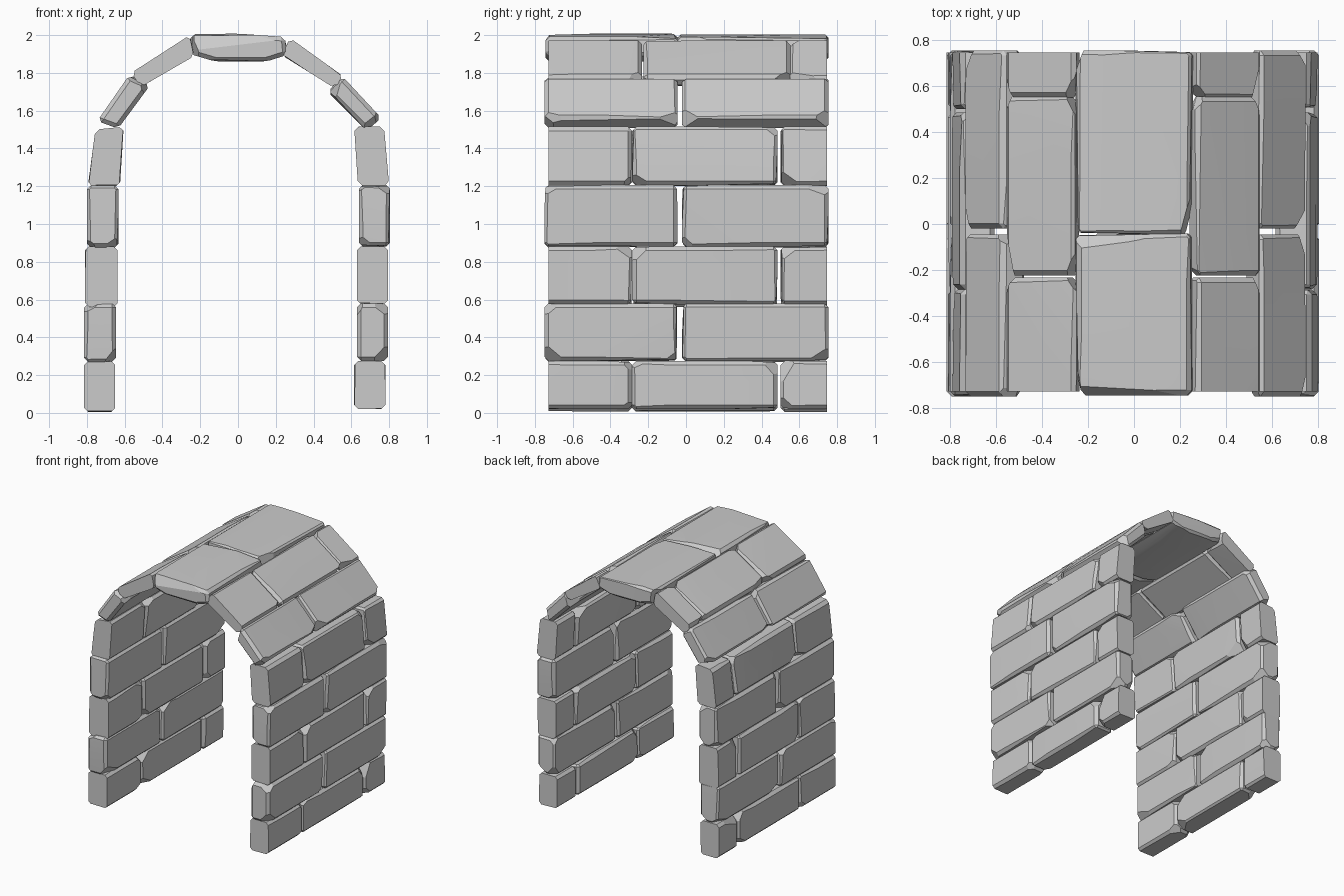
import bpy, bmesh, math, random
from mathutils import Vector

if "Cube" in bpy.data.objects:
    bpy.data.objects.remove(bpy.data.objects["Cube"])

random.seed(7)
stone_mat = bpy.data.materials.new("pale grey stone")
stone_mat.diffuse_color = (0.6, 0.6, 0.6, 1)
stone_mat.use_nodes = True
stone_mat.node_tree.nodes["Principled BSDF"].inputs["Base Color"].default_value = stone_mat.diffuse_color
FRONT, BACK = -0.728, 0.747      # planes where the half stones are sawn flat


def slice_off(bm, point, normal):
    """Cut away everything beyond a plane and cap the hole."""
    r = bmesh.ops.bisect_plane(bm, geom=bm.verts[:] + bm.edges[:] + bm.faces[:], dist=1e-5,
                               plane_co=point, plane_no=normal, clear_outer=True)
    edges = [e for e in r["geom_cut"] if isinstance(e, bmesh.types.BMEdge)]
    if len(edges) > 2:
        bmesh.ops.contextual_create(bm, geom=edges)


def stone(name, profile, y0, y1):
    """Rough-hewn block: profile (x, z) run from y0 to y1, bevelled and chipped."""
    bm = bmesh.new()
    saw_front, saw_back = y0 < FRONT - 0.1, y1 > BACK + 0.1
    rings = [[bm.verts.new((x, y, z)) for x, z in profile] for y in (y0, y1)]
    n = len(profile)
    bm.faces.new(rings[0])
    bm.faces.new(rings[1][::-1])
    for i in range(n):
        j = (i + 1) % n
        bm.faces.new((rings[0][j], rings[0][i], rings[1][i], rings[1][j]))
    bmesh.ops.recalc_face_normals(bm, faces=bm.faces[:])
    bmesh.ops.bevel(bm, geom=bm.edges[:], offset=0.022, segments=1, profile=0.5,
                    affect='EDGES', clamp_overlap=True)
    c = sum((v.co for v in bm.verts), Vector()) / len(bm.verts)
    corners = [Vector((x, y, z)) for x, z in profile for y in (y0, y1)]

    # broken corners
    for p in random.sample(corners, 4):
        d = p - c
        nrm = Vector((d.x / 0.08 * random.uniform(0.5, 1.1),
                      math.copysign(random.uniform(0.25, 1.0), d.y),
                      d.z / 0.14 * random.uniform(0.4, 1.0))).normalized()
        reach = max((v.co - c).dot(nrm) for v in bm.verts)
        slice_off(bm, c + nrm * (reach - random.uniform(0.012, 0.035)), nrm)
    # slightly uneven hewn faces
    for f_n, f_c in [(f.normal.copy(), f.calc_center_median())
                     for f in bm.faces if f.calc_area() > 0.03]:
        nrm = (f_n + Vector((random.uniform(-.05, .05), random.uniform(-.05, .05),
                             random.uniform(-.05, .05)))).normalized()
        reach = max((v.co - c).dot(nrm) for v in bm.verts)
        slice_off(bm, c + nrm * (reach - 0.008), nrm)
    # sawn ends
    if saw_front:
        slice_off(bm, Vector((0, FRONT, 0)), Vector((0, -1, 0)))
    if saw_back:
        slice_off(bm, Vector((0, BACK, 0)), Vector((0, 1, 0)))

    bmesh.ops.recalc_face_normals(bm, faces=bm.faces[:])
    me = bpy.data.meshes.new(name)
    bm.to_mesh(me)
    bm.free()
    me.materials.append(stone_mat)
    ob = bpy.data.objects.new(name, me)
    bpy.context.collection.objects.link(ob)
    bpy.ops.object.select_all(action='DESELECT')
    ob.select_set(True)
    bpy.context.view_layer.objects.active = ob
    bpy.ops.object.shade_smooth_by_angle(angle=math.radians(12))


def course(name, profile, spans):
    for i, (a, b) in enumerate(spans):
        stone(f"{name}_stone_{i + 1}", profile, a, b)


def box(x0, x1, z0, z1):
    return [(x0, z0), (x1, z0), (x1, z1), (x0, z1)]


PAIR = [(-0.75, -0.045), (-0.02, 0.755)]                    # two whole stones
TRIO = [(-1.0, -0.285), (-0.285, 0.485), (0.5, 1.2)]        # half, whole, half
TRIO_HIGH = [(-1.0, -0.232), (-0.225, 0.555), (0.55, 1.2)]

# side walls and curved shoulders, lowest course first
right = [
    (box(0.615, 0.78, 0.02, 0.275), TRIO),
    (box(0.63, 0.795, 0.275, 0.58), PAIR),
    (box(0.63, 0.795, 0.575, 0.882), TRIO),
    (box(0.64, 0.805, 0.88, 1.207), PAIR),
    ([(0.635, 1.205), (0.80, 1.205), (0.773, 1.515), (0.615, 1.515)], TRIO),
    ([(0.475, 1.70), (0.68, 1.495), (0.76, 1.56), (0.55, 1.785)], PAIR),
    ([(0.23, 1.895), (0.51, 1.72), (0.56, 1.78), (0.275, 1.985)], TRIO_HIGH),
]
left = [
    (box(-0.815, -0.65, 0.005, 0.275), TRIO),
    (box(-0.815, -0.645, 0.27, 0.58), PAIR),
    (box(-0.81, -0.637, 0.56, 0.882), TRIO),
    (box(-0.80, -0.632, 0.875, 1.205), PAIR),
    ([(-0.795, 1.20), (-0.625, 1.20), (-0.605, 1.515), (-0.755, 1.50)], TRIO),
    ([(-0.745, 1.545), (-0.635, 1.505), (-0.465, 1.735), (-0.575, 1.79)], PAIR),
    ([(-0.565, 1.80), (-0.515, 1.725), (-0.23, 1.89), (-0.255, 2.0)], TRIO_HIGH),
]
for side, courses in (("right", right), ("left", left)):
    for k, (profile, spans) in enumerate(courses):
        part = "wall" if k < 5 else "shoulder"
        course(f"{side}_{part}_course_{k + 1}", profile, spans)

# crown of the vault
course("crown", [(-0.255, 1.90), (-0.12, 1.86), (0.15, 1.86), (0.26, 1.895),
                 (0.25, 1.99), (0.0, 2.008), (-0.25, 2.005)],
       [(-0.745, -0.042), (-0.045, 0.755)])
